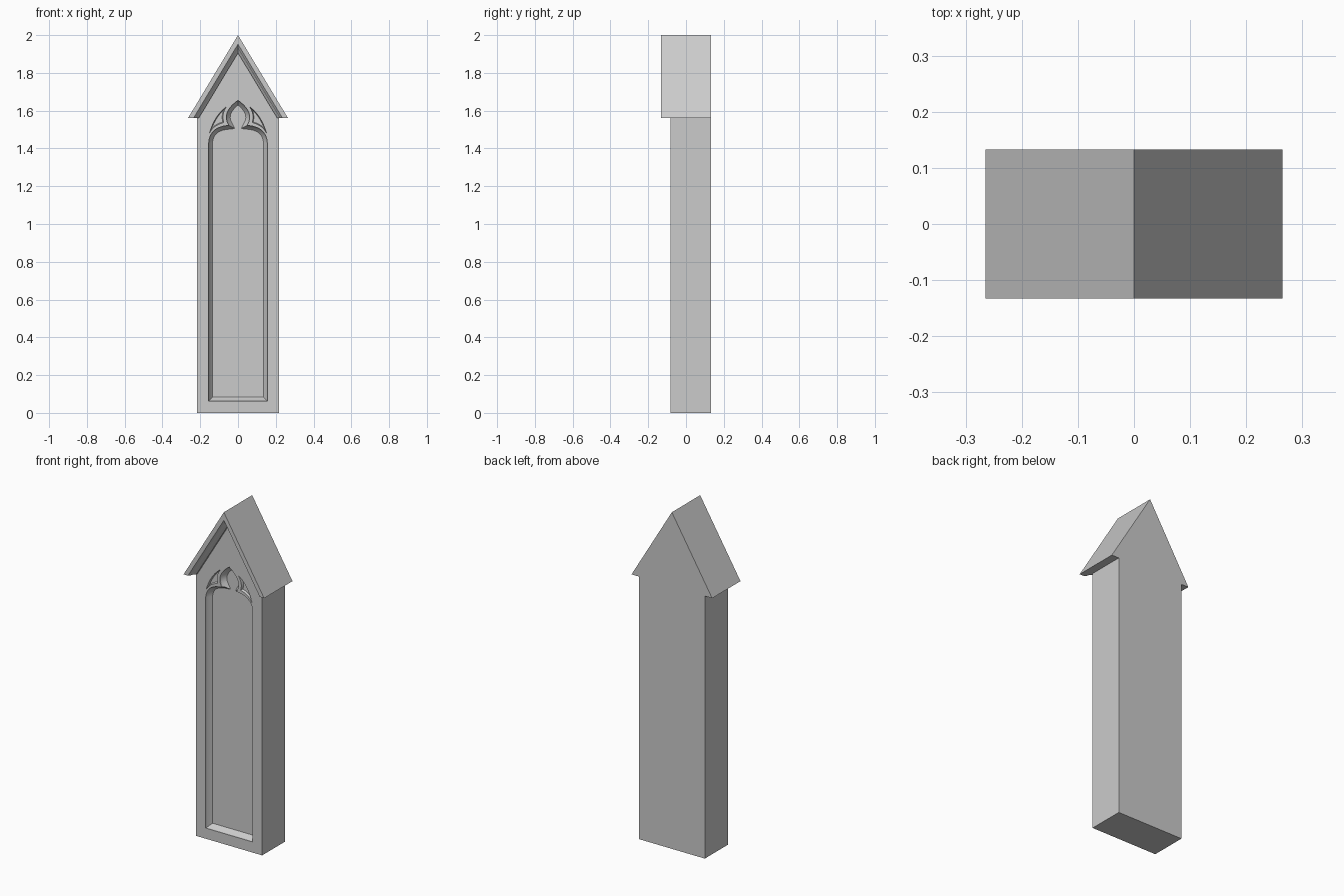
import bpy, bmesh
from mathutils import Vector

if "Cube" in bpy.data.objects:
    bpy.data.objects.remove(bpy.data.objects["Cube"])

stone = bpy.data.materials.new("grey stone")
stone.use_nodes = True
GREY = (0.6, 0.6, 0.6, 1)
stone.diffuse_color = GREY
stone.node_tree.nodes["Principled BSDF"].inputs["Base Color"].default_value = GREY

FRONT, BACK, WALL = -0.133, 0.133, -0.083
EAVE, TOP = 1.56, 2.0


def loft(name, sections):
    """Closed solid through matching (x, z) outlines, each placed at its own y."""
    bm = bmesh.new()
    rings = [[bm.verts.new((x, y, z)) for x, z in pts] for y, pts in sections]
    for a, b in zip(rings, rings[1:]):
        for i in range(len(a)):
            j = (i + 1) % len(a)
            bm.faces.new((a[i], a[j], b[j], b[i]))
    bm.faces.new(rings[0])
    bm.faces.new(rings[-1])
    bmesh.ops.recalc_face_normals(bm, faces=bm.faces)
    mesh = bpy.data.meshes.new(name)
    bm.to_mesh(mesh)
    bm.free()
    mesh.materials.append(stone)
    ob = bpy.data.objects.new(name, mesh)
    bpy.context.collection.objects.link(ob)
    return ob


def curve(a, c, b, n=10):
    """Quadratic curve from a to b, pulled towards c; leaves out the end point."""
    a, c, b = Vector(a), Vector(c), Vector(b)
    return [tuple(a * (1 - t) ** 2 + c * 2 * t * (1 - t) + b * t * t)
            for t in (i / n for i in range(n))]


def inset(pts, d):
    """Move a counter-clockwise outline inwards by d."""
    out = []
    for i, p in enumerate(pts):
        p = Vector(p)
        e = (p - Vector(pts[i - 1])).normalized()
        f = (Vector(pts[(i + 1) % len(pts)]) - p).normalized()
        n, m = Vector((-e.y, e.x)), Vector((-f.y, f.x))
        out.append(tuple(p + (n + m) * d / max(1 + n.dot(m), 0.5)))
    return out


def mirrored(pts):
    return [(-x, z) for x, z in reversed(pts)]


def carve(target, outline, depth, bevel):
    """Cut a recess with bevelled sides into the front wall."""
    step = inset(outline, bevel * 0.35)
    cutter = loft("recess_cutter", [
        (WALL - 0.02, outline), (WALL + depth * 0.25, outline),
        (WALL + depth * 0.6, step), (WALL + depth, inset(outline, bevel))])
    cutter.hide_render = True
    mod = target.modifiers.new("recess", "BOOLEAN")
    mod.operation, mod.solver, mod.object = "DIFFERENCE", "EXACT", cutter
    bpy.context.view_layer.objects.active = target
    bpy.ops.object.modifier_apply(modifier=mod.name)
    bpy.data.objects.remove(cutter)


# Gabled wall
slope = 0.265 / (TOP - EAVE)
gable = 1.905
inner = (gable - EAVE) * slope
half = [(0.217, 0), (0.217, EAVE), (inner, EAVE)]
profile = half + [(0, gable)] + mirrored(half)
wall = loft("gabled_wall", [(WALL, profile), (BACK, profile)])

# Trefoil-headed panel
cusp = (0.048, 1.522)
side = [(0.155, 0.063)]
side += curve((0.155, 1.43), (0.15, 1.515), cusp)
side += curve(cusp, (0.09, 1.59), (0, 1.655))
carve(wall, side + [(0, 1.655)] + mirrored(side), 0.037, 0.02)

# Sunk spandrels beside the trefoil
foot, heel, tip = (0.152, 1.478), (0.075, 1.537), (0.06, 1.622)
spandrel = (curve(foot, (0.125, 1.575), tip) + curve(tip, (0.09, 1.58), heel)
            + curve(heel, (0.13, 1.525), foot))
carve(wall, spandrel, 0.014, 0.004)
carve(wall, mirrored(spandrel), 0.014, 0.004)


# Roof with a moulded front edge
def chevron(apex):
    x = (apex - EAVE) * slope
    return [(0.265, EAVE), (0, TOP), (-0.265, EAVE), (-x, EAVE), (0, apex), (x, EAVE)]


roof = loft("roof", [(y, chevron(a)) for y, a in (
    (FRONT, 1.952), (-0.122, 1.935), (-0.108, 1.928), (-0.096, gable), (BACK, gable))])

# Smooth curves, sharp arrises
bpy.ops.object.select_all(action="DESELECT")
wall.select_set(True)
bpy.context.view_layer.objects.active = wall
bpy.ops.object.shade_smooth_by_angle(angle=0.45)
